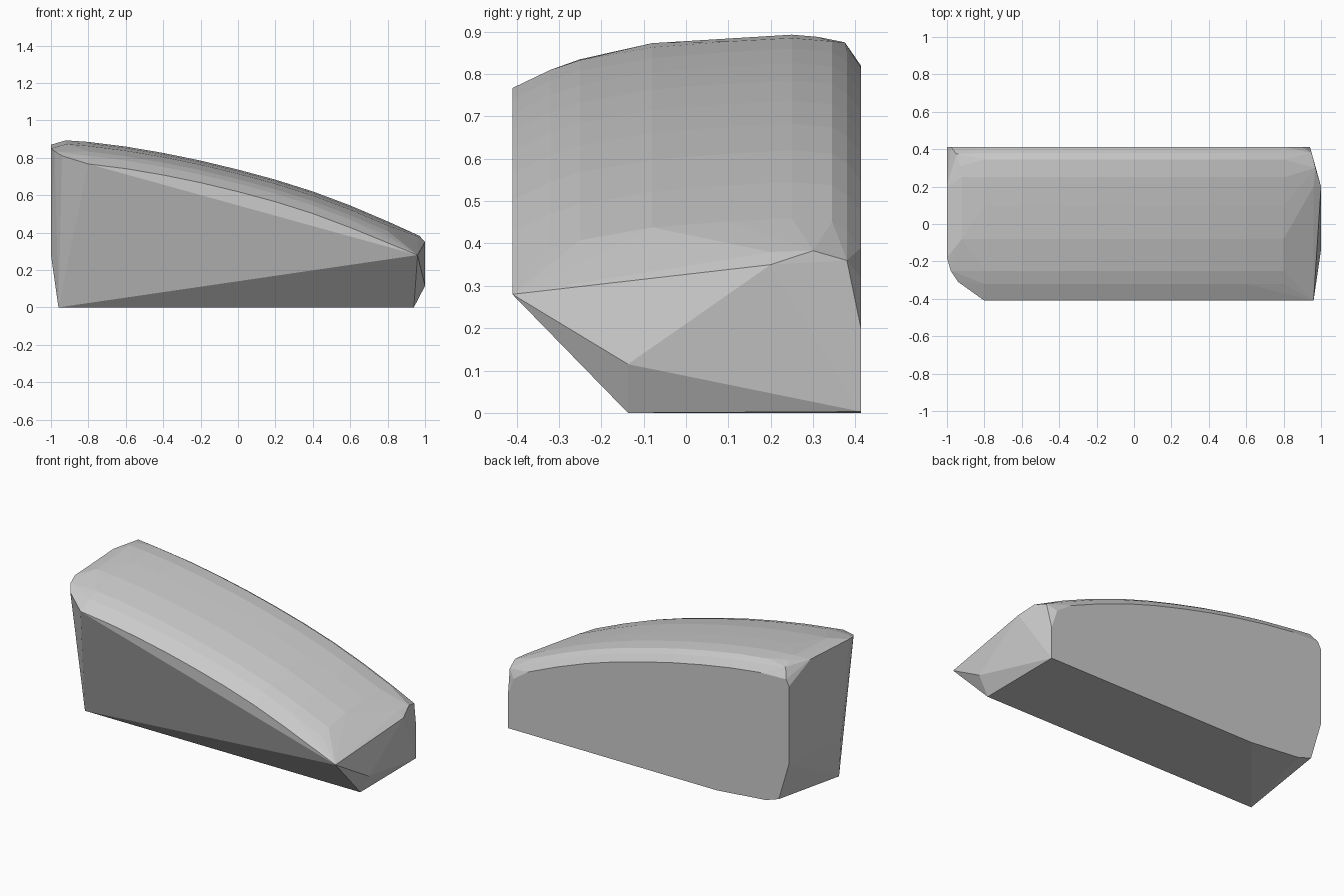
import bpy, bmesh

# Crowned top: a curved cross-section (y, drop) swept along a lengthwise arc (x, z)
arc = [(-0.8, .885), (-0.6, .86), (-0.4, .826), (-0.2, .785), (0, .737),
       (0.2, .683), (0.4, .62), (0.6, .545), (0.8, .46)]
section = [(-.41, -.118), (-.32, -.075), (-.25, -.052), (-.08, -.022),
           (.1, -.008), (.25, 0), (.345, -.008), (.38, -.03), (.413, -.07)]
points = [(x, y, z + d) for x, z in arc for y, d in section]

# Tall left end with rounded front corner
points += [(-.94, -.31, .81), (-.98, -.25, .835), (-1, -.18, .85), (-1, .2, .87),
           (-.92, -.08, .873), (-.92, .25, .893), (-.93, .31, .888),
           (-.95, .375, .875), (-.98, .413, .82),
           (-1, .413, .78), (-1, .413, .30), (-1, -.1, .28)]

# Low right end
points += [(.96, -.41, .28), (1, -.137, .115), (.98, -.137, .085), (1, .2, .35),
           (.96, .2, .38), (.97, .3, .383), (.95, .38, .36), (.90, .413, .32),
           (.94, .413, .2)]

# Underside, set back from the front
points += [(-.96, -.137, 0), (.7, -.137, .005), (.94, -.137, 0), (.94, .413, .003),
           (-.5, .413, 0), (-.84, .413, .03), (-.93, .413, .06)]

# Wrap everything in one faceted shell
bm = bmesh.new()
for p in points:
    bm.verts.new(p)
hull = bmesh.ops.convex_hull(bm, input=bm.verts)
loose = {v for v in hull["geom_interior"] + hull["geom_unused"]
         if isinstance(v, bmesh.types.BMVert)}
bmesh.ops.delete(bm, geom=list(loose), context='VERTS')
bmesh.ops.dissolve_limit(bm, angle_limit=0.01, verts=bm.verts, edges=bm.edges)
bmesh.ops.recalc_face_normals(bm, faces=bm.faces)

mesh = bpy.data.meshes.new("wedge_body")
bm.to_mesh(mesh)
bm.free()
bpy.context.collection.objects.link(bpy.data.objects.new("wedge_body", mesh))
